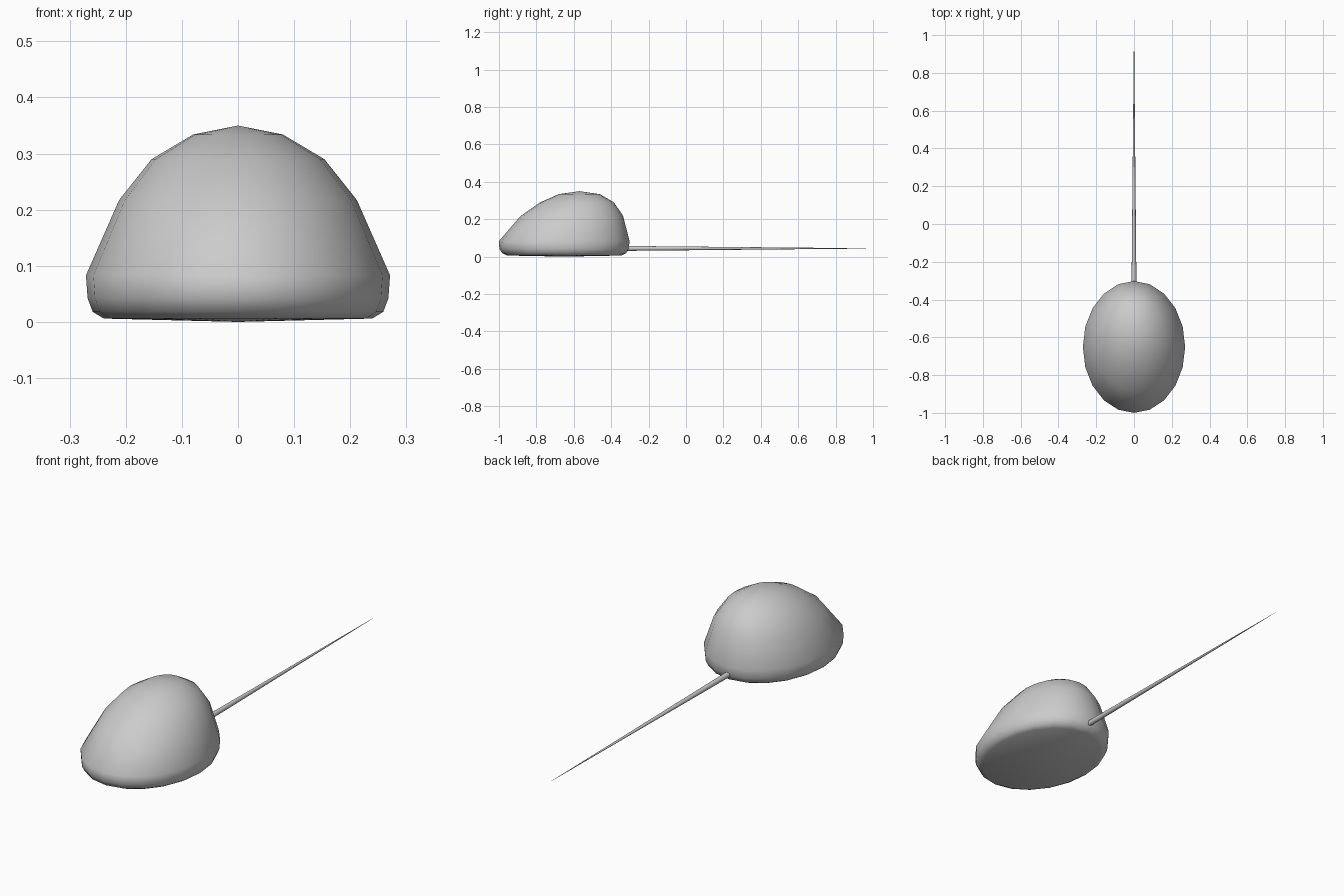
import bpy, bmesh
from math import sin, cos, pi, radians

if "Cube" in bpy.data.objects:
    bpy.data.objects.remove(bpy.data.objects["Cube"])

SIDES = 20


def finish(name, bm, angle):
    bmesh.ops.recalc_face_normals(bm, faces=bm.faces)
    mesh = bpy.data.meshes.new(name)
    bm.to_mesh(mesh)
    bm.free()
    ob = bpy.data.objects.new(name, mesh)
    bpy.context.collection.objects.link(ob)
    bpy.ops.object.select_all(action='DESELECT')
    ob.select_set(True)
    bpy.context.view_layer.objects.active = ob
    bpy.ops.object.shade_smooth_by_angle(angle=radians(angle))
    return ob


def loft(rings, bottom, top):
    """Skin elliptical rings (z, front y, back y, half width), closed by two poles."""
    bm = bmesh.new()
    loops = []
    for z, y0, y1, rx in rings:
        cy, ry = (y0 + y1) / 2, (y1 - y0) / 2
        loops.append([bm.verts.new((rx * sin(2 * pi * i / SIDES),
                                    cy + ry * cos(2 * pi * i / SIDES), z))
                      for i in range(SIDES)])
    low, high = bm.verts.new(bottom), bm.verts.new(top)
    for i in range(SIDES):
        j = (i + 1) % SIDES
        for a, b in zip(loops, loops[1:]):
            bm.faces.new((a[i], a[j], b[j], b[i]))
        bm.faces.new((low, loops[0][j], loops[0][i]))
        bm.faces.new((high, loops[-1][i], loops[-1][j]))
    return bm


# Egg-shaped domed body with a nearly flat underside
body = loft([(0.006, -0.958, -0.345, 0.239),
             (0.018, -0.982, -0.320, 0.259),
             (0.042, -0.998, -0.306, 0.268),
             (0.083, -1.000, -0.302, 0.271),
             (0.217, -0.885, -0.336, 0.212),
             (0.290, -0.780, -0.385, 0.154),
             (0.334, -0.680, -0.460, 0.080)],
            (0, -0.65, 0.0), (0, -0.57, 0.35))
finish("body", body, 60)

# Straight tail tapering to a point at the back
tail = bmesh.new()
bmesh.ops.create_cone(tail, cap_ends=True, segments=12, radius1=0.013, radius2=0.0005, depth=1.315)
for v in tail.verts:
    x, y, z = v.co
    v.co = (x, z + 0.3425, 0.044 + y)
finish("tail", tail, 60)
